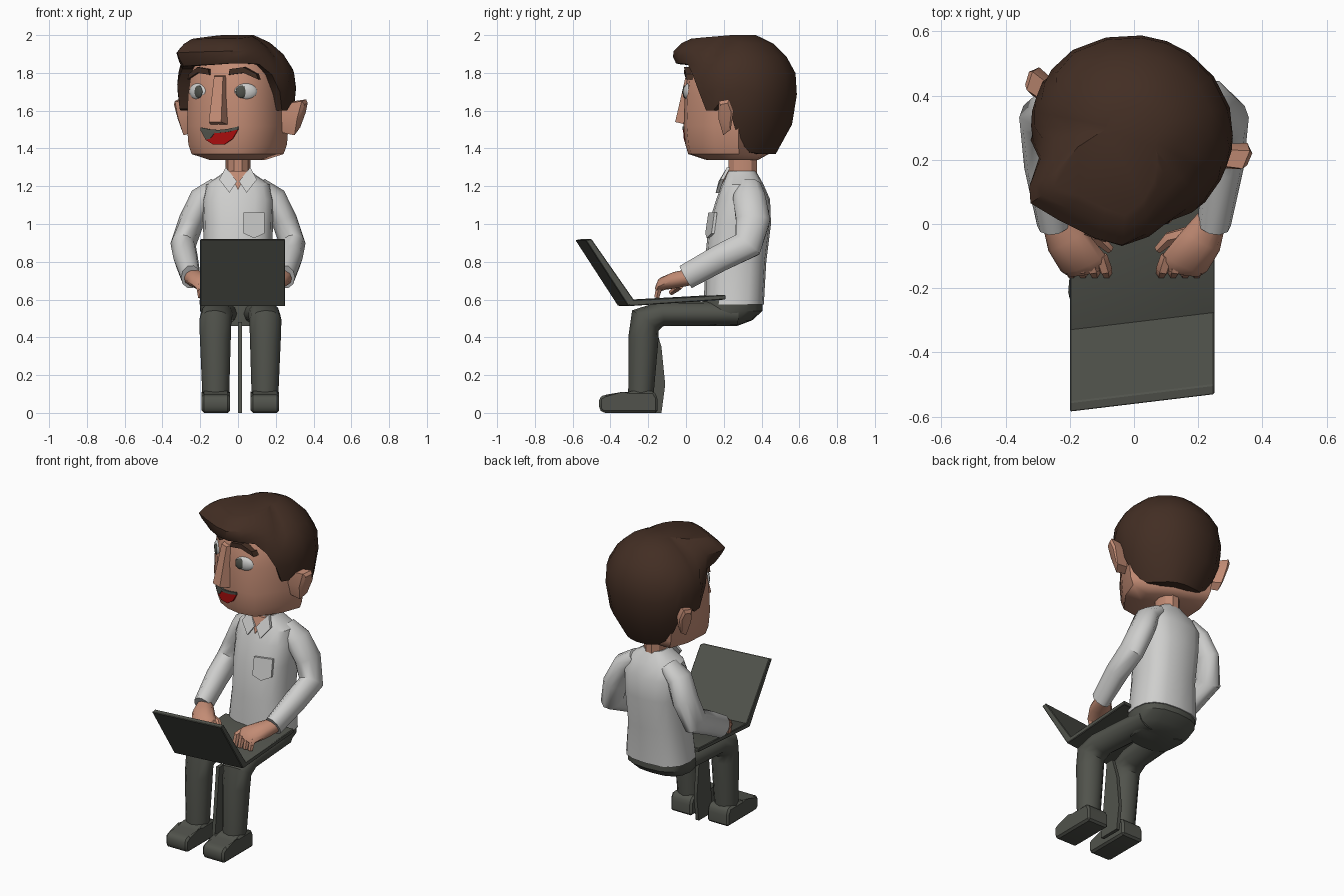
import bpy, bmesh, math
from mathutils import Vector, Matrix

if "Cube" in bpy.data.objects:
    bpy.data.objects.remove(bpy.data.objects["Cube"])


def mat(name, r, g, b):
    m = bpy.data.materials.new(name)
    m.diffuse_color = (r, g, b, 1)
    m.use_nodes = True
    m.node_tree.nodes["Principled BSDF"].inputs["Base Color"].default_value = m.diffuse_color
    return m


SKIN = mat("skin", .54, .26, .175)
HAIR = mat("dark brown", .055, .027, .017)
SHIRT = mat("off white", .62, .62, .61)
DARK = mat("charcoal", .082, .086, .072)
RED = mat("red", .4, .004, .004)
# The head is turned to one side about its own centre
HEAD = Matrix.Translation((0, .29, 0)) @ Matrix.Rotation(math.radians(-20), 4, 'Z')


def finish(name, bm, m, xf=None, angle=32):
    bmesh.ops.recalc_face_normals(bm, faces=bm.faces)
    me = bpy.data.meshes.new(name)
    bm.to_mesh(me)
    bm.free()
    if xf:
        me.transform(xf)
    me.materials.append(m)
    me.shade_smooth()
    me.set_sharp_from_angle(angle=math.radians(angle))
    ob = bpy.data.objects.new(name, me)
    bpy.context.collection.objects.link(ob)
    return ob


def loft(name, rings, m, xf=None, caps=(True, True), bevel=0, angle=32):
    """Skin a list of equal-length point loops."""
    bm = bmesh.new()
    vs = [[bm.verts.new(p) for p in r] for r in rings]
    n = len(vs[0])
    for a, b in zip(vs, vs[1:]):
        for i in range(n):
            j = (i + 1) % n
            bm.faces.new((a[i], a[j], b[j], b[i]))
    for cap, r in zip(caps, (vs[0], vs[-1])):
        if cap:
            bm.faces.new(r)
    if bevel:
        bmesh.ops.bevel(bm, geom=bm.edges[:], offset=bevel, segments=1, affect='EDGES')
    return finish(name, bm, m, xf, angle)


def oval(z, ax, y0, y1, n=16, p=2.6):
    """Horizontal superellipse loop between y0 and y1."""
    out = []
    for i in range(n):
        a = 2 * math.pi * i / n
        c, s = math.cos(a), math.sin(a)
        f = lambda v: math.copysign(abs(v) ** (2 / p), v)
        out.append((ax * f(c), (y0 + y1) / 2 + (y1 - y0) / 2 * f(s), z))
    return out


def tube(name, path, radii, m, n=10):
    """Limb along a path; radii are (sideways, in bending plane)."""
    pts = [Vector(p) for p in path]
    rings = []
    for i, p in enumerate(pts):
        d0 = (p - pts[max(i - 1, 0)]).normalized()
        d1 = (pts[min(i + 1, len(pts) - 1)] - p).normalized()
        t = (d0 + d1).normalized()
        u = (Vector((1, 0, 0)) - t * t.x).normalized()
        v = t.cross(u)
        a, b = radii[i]
        rings.append([p + u * a * math.cos(k * 2 * math.pi / n) + v * b * math.sin(k * 2 * math.pi / n)
                      for k in range(n)])
    return loft(name, rings, m, angle=45)


def prism(name, prof, x0, x1, m, shear=0, bevel=0):
    """Side profile (y, z) extruded across x, optionally sheared in y."""
    return loft(name, [[(x, y + shear * x, z) for y, z in prof] for x in (x0, x1)], m, bevel=bevel)


def plate(name, pts, m, depth=.012, xf=None):
    """Thin piece facing forward."""
    return loft(name, [pts, [(x, y - depth, z) for x, y, z in pts]], m, xf)


def ball(name, loc, scale, rot, m, xf):
    bm = bmesh.new()
    mx = Matrix.Translation(loc) @ Matrix.Rotation(rot, 4, 'Z') @ Matrix.Diagonal((*scale, 1))
    bmesh.ops.create_uvsphere(bm, u_segments=16, v_segments=10, radius=1, matrix=mx)
    return finish(name, bm, m, xf, 60)


# Head: boxy jaw and face
half = [(0, -.30), (.1, -.285), (.2, -.23), (.25, -.06), (.25, .08), (.12, .12), (0, .14)]
section = half + [(-x, y) for x, y in half[-2:0:-1]]
loft("head", [[(x * sx, y * sy, z) for x, y in section] for z, sx, sy in
              ((1.34, .55, .62), (1.37, .92, .92), (1.42, .99, .97), (1.52, 1.02, 1), (1.68, 1, .98),
               (1.80, .93, .93), (1.90, .75, .75))], SKIN, HEAD, angle=50)


def face_y(x):
    x = abs(x)
    return -.30 + .15 * x if x < .1 else -.285 + .55 * (x - .1)


# Nose
loft("nose", [[(-.035, -.26, 1.79), (.035, -.26, 1.79), (.025, -.302, 1.78), (-.025, -.302, 1.78)],
              [(-.055, -.26, 1.52), (.055, -.26, 1.52), (.035, -.357, 1.54), (-.035, -.357, 1.54)]], SKIN, HEAD)

# Eyes, brows and ears on both sides
ear = [(-.03, 1.65), (.03, 1.66), (.05, 1.60), (.025, 1.50), (-.02, 1.47), (-.04, 1.56)]
for s, side in ((1, "left"), (-1, "right")):
    ball(side + "_eye", (s * .133, face_y(.133) + .02, 1.70), (.064, .025, .045), s * .45, SHIRT, HEAD)
    ix = .118 if s > 0 else -.125
    ball(side + "_iris", (ix, face_y(ix) + .002, 1.70), (.03, .011, .033), s * .45, DARK, HEAD)
    brow = [(s * x, face_y(x) + .035, z) for x, z in
            ((.055, 1.79), (.13, 1.80), (.2, 1.765), (.19, 1.795), (.13, 1.83), (.06, 1.82))]
    plate(side + "_brow", brow, HAIR, .04, HEAD)
    loft(side + "_ear", [[(s * .23, y * .8, 1.56 + (z - 1.56) * .8) for y, z in ear],
                         [(s * (.335 + .25 * (z - 1.56)), y + .035, z) for y, z in ear],
                         [(s * (.345 + .25 * (z - 1.56)), y * .7 + .04, 1.56 + (z - 1.56) * .8) for y, z in ear]],
         SKIN, HEAD)

# Smiling mouth with a dark upper band and dark corner
smile = ((-.105, 1.495), (-.05, 1.485), (0, 1.482), (.05, 1.487), (.105, 1.50), (.075, 1.45), (.03, 1.42),
         (-.03, 1.42), (-.075, 1.445))
plate("mouth", [(x, face_y(x) + .004, z) for x, z in smile], RED, .009, HEAD)
band = [(x, z) for x, z in smile[:5]] + [(x, z + .016) for x, z in smile[4::-1]]
plate("upper_lip", [(x, face_y(x) + .004, z) for x, z in band], DARK, .012, HEAD)
corner = ((-.105, 1.495), (-.05, 1.485), (-.02, 1.483), (-.05, 1.45), (-.075, 1.447))
plate("mouth_corner", [(x, face_y(x) + .004, z) for x, z in corner], DARK, .012, HEAD)

# Hair cap: columns of (angle from front, lower edge height, forward bulge)
PROFILE = ((1.36, .18), (1.38, .19), (1.45, .24), (1.535, .275), (1.69, .298), (1.80, .29), (1.89, .24),
           (1.957, .17), (2.0, .08))


def hair_r(z):
    for (z0, r0), (z1, r1) in zip(PROFILE, PROFILE[1:]):
        if z <= z1:
            return r0 + (r1 - r0) * (z - z0) / (z1 - z0)
    return PROFILE[-1][1]


COLUMNS = ((-42, 1.83, .15), (-35, 1.835, .175), (-20, 1.84, .145), (0, 1.845, .14), (14, 1.85, .145),
           (28, 1.85, .11), (42, 1.845, .07), (54, 1.79, .035), (64, 1.70, .015), (71, 1.60, 0), (80, 1.60, 0),
           (88, 1.64, 0), (99, 1.60, 0), (108, 1.44, 0), (125, 1.38, 0), (145, 1.37, 0), (165, 1.37, 0),
           (180, 1.37, 0), (195, 1.37, 0), (215, 1.37, 0), (235, 1.38, 0), (252, 1.44, 0), (261, 1.60, 0),
           (272, 1.64, 0), (280, 1.60, 0), (289, 1.61, 0), (297, 1.74, .02), (306, 1.82, .08))
rings = [[] for _ in range(8)]
for deg, zb, b in COLUMNS:
    a = math.radians(deg)
    for k, t in enumerate((0, 0, .25, .5, .68, .82, .93, 1)):
        z = zb + (2.0 - .13 * b - zb) * t
        r = hair_r(z) + b * (.35 + .65 * min(max((z - 1.82) / .09, 0), 1))
        if k == 0:  # tuck the lower edge under
            r *= .8 if zb > 1.5 else .35
        wide = 1.09 if math.sin(a) < 0 else 1.045
        wide = 1 + (wide - 1) * min(1, abs(math.sin(a)) * 1.2)
        if b > .05:
            wide = 1
        rings[k].append((r * wide * math.sin(a), -r * math.cos(a), z))
loft("hair", rings, HAIR, HEAD, caps=(False, True))

# Neck, shirt body, open collar and pocket
loft("neck", [oval(z, .065, .22, .38, 10, 2) for z in (1.2, 1.38)], SKIN)
loft("shirt_body", [oval(*r) for r in ((.575, .205, .095, .412), (.80, .18, .10, .425), (1.0, .185, .12, .45),
                                       (1.13, .19, .16, .445), (1.21, .17, .19, .41), (1.255, .10, .21, .385),
                                       (1.28, .07, .22, .37))], SHIRT)
plate("open_neck", [(-.05, .225, 1.28), (.05, .225, 1.28), (0, .19, 1.18)], SKIN, .02)
plate("pocket", [(.03, .133, 1.06), (.14, .165, 1.06), (.14, .15, .95), (.085, .125, .925), (.03, .117, .95)],
      SHIRT, .015)

for s, side in ((1, "left"), (-1, "right")):
    plate(side + "_collar", [(s * .005, .19, 1.225), (s * .045, .175, 1.165), (s * .1, .20, 1.235),
                             (s * .065, .235, 1.30)], SHIRT, .018)
    # Bent sleeve
    tube(side + "_sleeve", [(s * .11, .33, 1.20), (s * .19, .335, 1.135), (s * .245, .355, 1.02),
                            (s * .29, .325, .89), (s * .277, .18, .82), (s * .25, 0, .72)],
         [(.05, .07), (.068, .09), (.068, .095), (.068, .085), (.065, .075), (.052, .07)], SHIRT)
    # Hand with curled fingers
    tube(side + "_hand", [(s * .25, .03, .72), (s * .21, -.05, .705), (s * .16, -.12, .685), (s * .15, -.145, .66)],
         [(.042, .045), (.066, .045), (.075, .035), (.065, .02)], SKIN)
    for i, x in enumerate((.09, .127, .164, .20)):
        tube(f"{side}_finger_{i + 1}", [(s * (x + .015), -.10, .69), (s * x, -.14, .675), (s * (x - .005), -.155, .61)],
             [(.022, .02), (.022, .021), (.016, .015)], SKIN, 6)
    tube(side + "_thumb", [(s * .17, -.03, .68), (s * .11, -.045, .665), (s * .075, -.08, .635)],
         [(.024, .024), (.022, .022), (.014, .014)], SKIN, 6)
    # Seated leg and shoe
    cx = lambda x: .0125 + s * x
    tube(side + "_leg", [(cx(.09), .27, .525), (cx(.125), -.13, .525), (cx(.1325), -.215, .49),
                         (cx(.1325), -.225, .40), (cx(.13), -.24, .07)],
         [(.09, .065), (.085, .065), (.085, .088), (.082, .08), (.07, .066)], DARK, 12)
    prism(side + "_shoe", [(-.15, 0), (-.44, 0), (-.46, .02), (-.46, .08), (-.43, .097), (-.33, .10), (-.30, .115),
                           (-.17, .115), (-.15, .08)], cx(.13) - .075, cx(.13) + .075, DARK, bevel=.012)

# Seat of the trousers and thin flap hanging between the legs
loft("hips", [oval(*r) for r in ((.46, .14, .08, .27), (.49, .18, .08, .35), (.54, .20, .08, .405),
                                 (.60, .20, .09, .405))], DARK)
prism("trouser_flap", [(-.27, 0), (-.13, 0), (-.11, .15), (-.13, .35), (-.17, .48), (-.22, .48)], .0, .022, DARK)

# Open laptop, set slightly askew
prism("laptop_base", [(-.335, .565), (.18, .60), (.18, .625), (-.32, .597)], -.2, .25, DARK, .12, .004)
prism("laptop_screen", [(-.335, .565), (-.30, .59), (-.53, .92), (-.562, .915)], -.2, .25, DARK, .12, .004)
